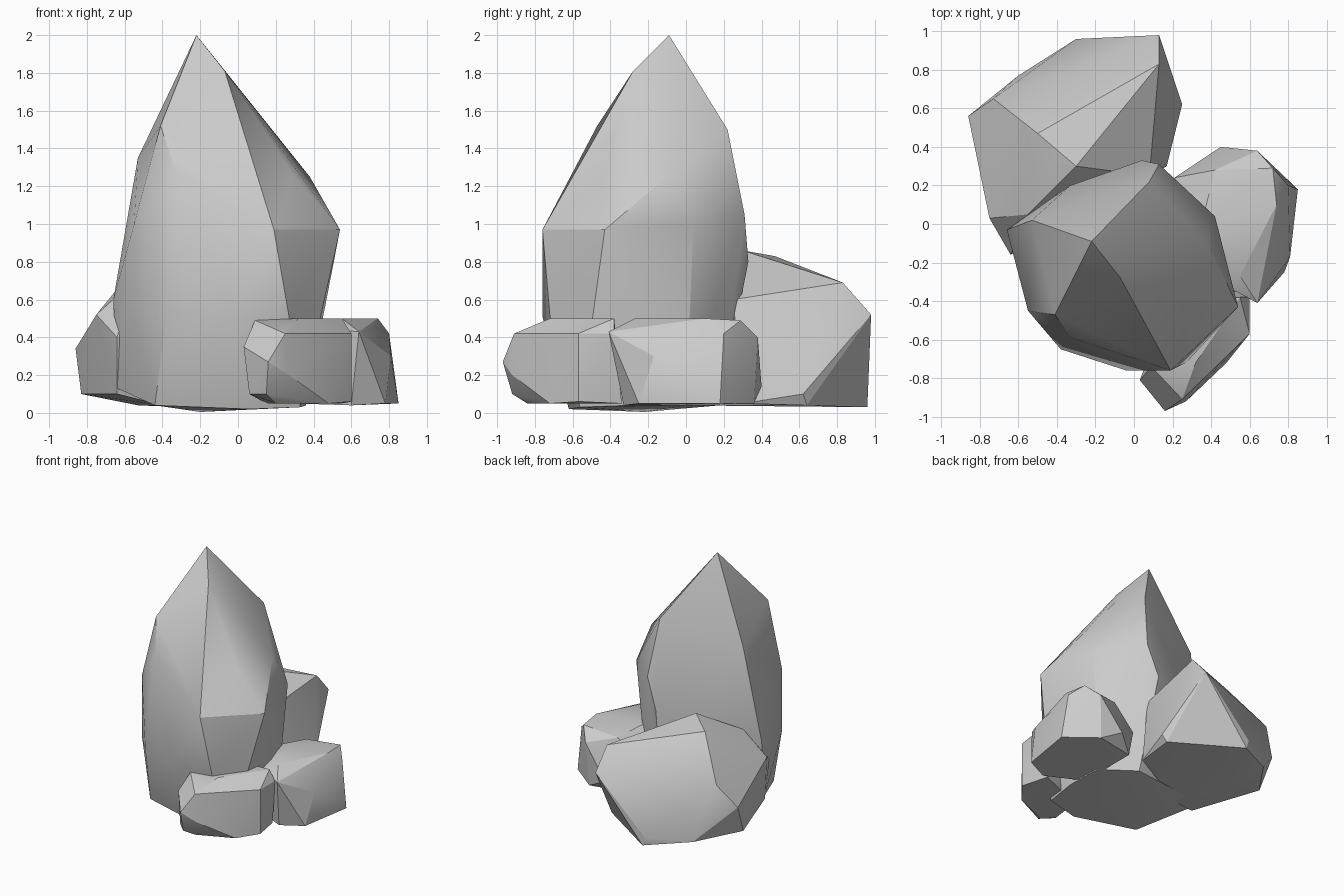
import bpy, bmesh, math


def rock(name, corners, angle=24):
    """Faceted boulder: the convex skin around a few measured corners."""
    bm = bmesh.new()
    for c in corners:
        bm.verts.new(c)
    bmesh.ops.convex_hull(bm, input=bm.verts[:])
    loose = [v for v in bm.verts if not v.link_faces]
    bmesh.ops.delete(bm, geom=loose, context='VERTS')
    bmesh.ops.dissolve_limit(bm, angle_limit=math.radians(2),
                             verts=bm.verts[:], edges=bm.edges[:])
    bmesh.ops.recalc_face_normals(bm, faces=bm.faces[:])
    me = bpy.data.meshes.new(name)
    bm.to_mesh(me)
    bm.free()
    ob = bpy.data.objects.new(name, me)
    bpy.context.collection.objects.link(ob)
    bpy.ops.object.select_all(action='DESELECT')
    ob.select_set(True)
    bpy.context.view_layer.objects.active = ob
    bpy.ops.object.shade_smooth_by_angle(angle=math.radians(angle))
    return ob


# Tall pointed spire
rock("spire", [
    (-.22, -.09, 2), (-.07, -.28, 1.81), (.29, -.43, 1.26), (.54, -.43, .97),
    (.19, -.76, .97), (-.41, -.47, 1.52), (-.33, -.59, 1.28), (-.53, .02, 1.35),
    (-.55, -.45, 1.0), (.08, .22, 1.5), (.13, .31, 1.05), (.38, -.1, 1.25),
    (.42, .04, 1.0), (.04, .33, .8), (-.33, .2, .8), (-.66, -.03, .6),
    (-.04, -.76, .51), (-.38, -.65, .51), (-.55, -.45, .5), (.27, -.72, .51),
    (.44, -.38, .52), (-.44, -.5, .04), (.06, -.62, .02), (.33, -.56, .03),
    (.36, -.3, .04), (.35, 0, .04), (.1, .18, .04), (-.4, .12, .04),
    (-.64, -.1, .13), (-.2, -.22, .005)], 27)

# Large boulder behind on the left
rock("back_boulder", [
    (-.86, .56, .34), (-.83, .45, .1), (-.75, .03, .52), (-.64, -.16, .4),
    (-.64, -.1, .1), (-.73, .65, .52), (-.42, .51, .81), (-.5, .47, .83),
    (-.3, .3, .86), (-.55, .05, .7), (.13, .83, .69), (.13, .98, .52),
    (-.28, .96, .03), (.22, .64, .04), (.25, .62, .1), (.04, .5, .62),
    (.08, .25, .6), (.17, .3, .05), (-.6, .77, .07), (-.3, .96, .1),
    (-.53, .5, .04), (-.4, 0, .04)])

# Small stone on the right
rock("right_stone", [
    (.21, .24, .3), (.45, .4, .14), (.64, .38, .4), (.42, .28, .46),
    (.72, .29, .49), (.85, .18, .05), (.8, .2, .42), (.81, .1, .29),
    (.74, .1, .5), (.69, -.16, .45), (.81, -.17, .3), (.78, -.25, .05),
    (.64, -.41, .43), (.6, -.33, .04), (.55, -.27, .5), (.4, -.28, .45),
    (.3, -.2, .05), (.62, .36, .05), (.3, .3, .05), (.35, 0, .5)])

# Small stone at the front
rock("front_stone", [
    (.03, -.81, .35), (.06, -.83, .1), (.16, -.97, .27), (.25, -.91, .42),
    (.15, -.92, .1), (.2, -.84, .05), (.09, -.74, .49), (.32, -.72, .5),
    (.27, -.92, .2), (.6, -.57, .42), (.6, -.57, .06), (.55, -.38, .5),
    (.6, -.38, .42), (.55, -.34, .05), (.48, -.72, .05), (.3, -.4, .5),
    (.15, -.5, .05)])
